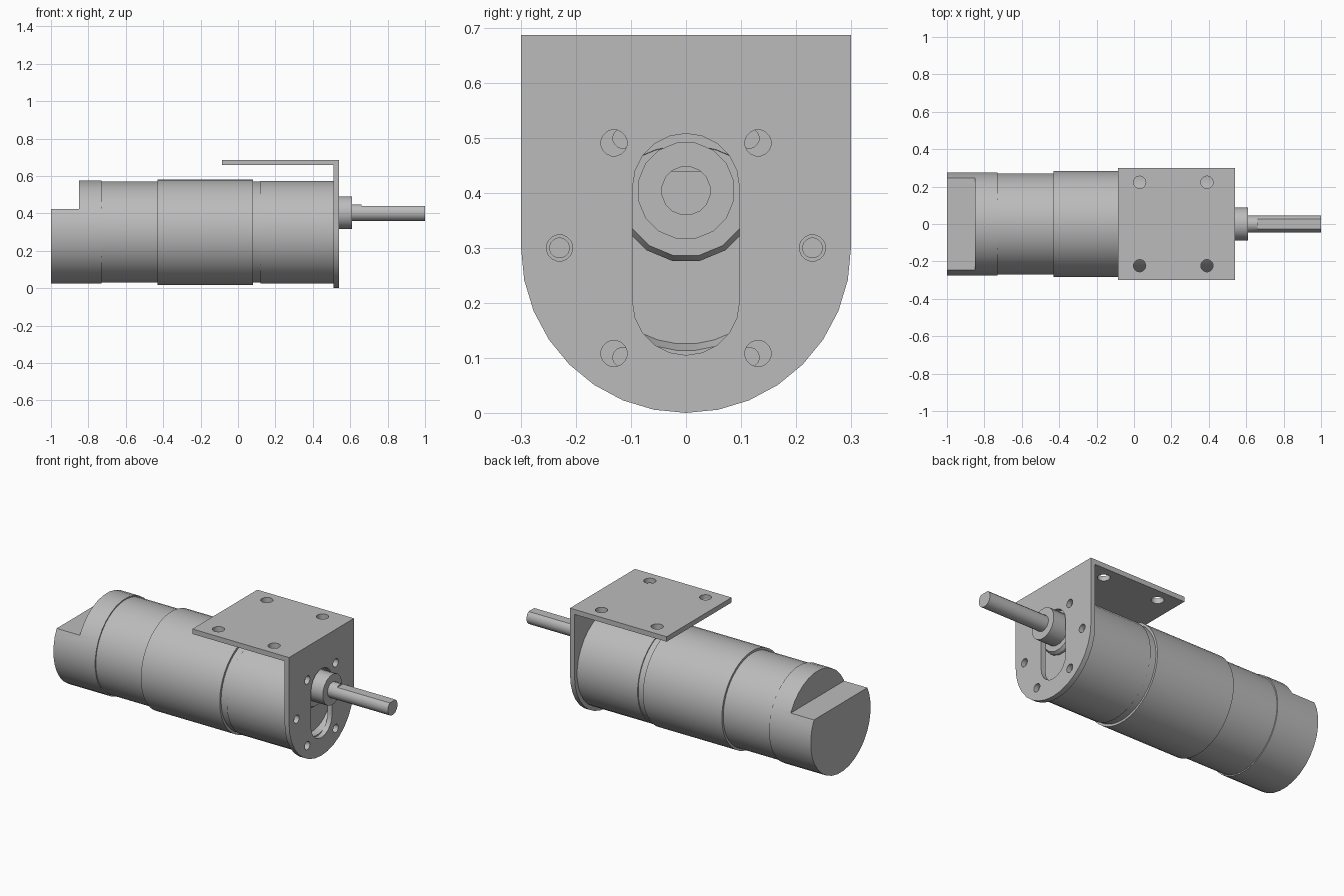
import bpy, bmesh, math
from mathutils import Matrix, Vector

if "Cube" in bpy.data.objects:
    bpy.data.objects.remove(bpy.data.objects["Cube"])

AXIS_Z, SHAFT_Z = 0.30, 0.404

metal = bpy.data.materials.new("grey metal")
metal.diffuse_color = (0.5, 0.5, 0.5, 1)
metal.use_nodes = True
metal.node_tree.nodes["Principled BSDF"].inputs["Base Color"].default_value = metal.diffuse_color


def finish(name, bm):
    bmesh.ops.recalc_face_normals(bm, faces=bm.faces)
    me = bpy.data.meshes.new(name)
    bm.to_mesh(me)
    bm.free()
    me.materials.append(metal)
    ob = bpy.data.objects.new(name, me)
    bpy.context.collection.objects.link(ob)
    return ob


def lathe(name, profile, z, sides, y=0.0):
    """Closed solid of (x, radius) stations along the x axis."""
    bm = bmesh.new()
    rings = []
    for x, r in profile:
        angles = [2 * math.pi * (i + 0.5) / sides for i in range(sides)]
        rings.append([bm.verts.new((x, y + r * math.sin(a), z + r * math.cos(a))) for a in angles])
    for a, b in zip(rings, rings[1:]):
        for i in range(sides):
            j = (i + 1) % sides
            bm.faces.new((a[i], a[j], b[j], b[i]))
    bm.faces.new(rings[0])
    bm.faces.new(rings[-1])
    return finish(name, bm)


def extrude_x(name, outline, x0, x1):
    """Extrude a (y, z) outline from x0 to x1."""
    bm = bmesh.new()
    face = bm.faces.new([bm.verts.new((x0, y, z)) for y, z in outline])
    new = bmesh.ops.extrude_face_region(bm, geom=[face])["geom"]
    bmesh.ops.translate(bm, vec=(x1 - x0, 0, 0), verts=[v for v in new if isinstance(v, bmesh.types.BMVert)])
    return finish(name, bm)


def box(name, lo, hi):
    return extrude_x(name, [(lo[1], lo[2]), (hi[1], lo[2]), (hi[1], hi[2]), (lo[1], hi[2])], lo[0], hi[0])


def arc(r, z, a0, a1, steps):
    pts = [math.radians(a0 + (a1 - a0) * i / steps) for i in range(steps + 1)]
    return [(r * math.cos(a), z + r * math.sin(a)) for a in pts]


def boolean(ob, others, op="DIFFERENCE"):
    bpy.context.view_layer.objects.active = ob
    for other in others:
        mod = ob.modifiers.new("cut", "BOOLEAN")
        mod.operation, mod.solver, mod.object = op, "EXACT", other
        bpy.ops.object.modifier_apply(modifier=mod.name)
        bpy.data.objects.remove(other)


# Rear encoder cover with a stepped flat on top
cover = lathe("rear_cover", [(-1, 0.277), (-0.73, 0.277)], AXIS_Z, 32)
boolean(cover, [box("cutter", (-1.1, -0.4, 0.425), (-0.85, 0.4, 0.8))])

# Motor can, flux sleeve and neck in front of it
can = lathe("motor_can", [(-0.74, 0.27), (0.13, 0.27)], AXIS_Z, 48)
sleeve = lathe("motor_sleeve", [(-0.43, 0.283), (0.08, 0.283)], AXIS_Z, 48)

# Gearbox with recessed face and six screw holes
gearbox = lathe("gearbox", [(0.12, 0.276), (0.512, 0.276)], AXIS_Z, 32)
cuts = [lathe("cutter", [(0.48, 0.175), (0.512, 0.187), (0.55, 0.187)], AXIS_Z, 32)]
for k in range(6):
    a = math.radians(60 * k)
    cuts.append(lathe("cutter", [(0.43, 0.018), (0.6, 0.018)],
                      AXIS_Z + 0.23 * math.sin(a), 16, 0.23 * math.cos(a)))
boolean(gearbox, cuts)

# Offset output boss, bearing and shaft
base = lathe("output_boss", [(0.46, 0.13), (0.495, 0.13), (0.51, 0.12)], SHAFT_Z, 16)
bearing = lathe("shaft_bearing", [(0.49, 0.089), (0.61, 0.089)], SHAFT_Z, 16)
shaft = lathe("output_shaft", [(0.6, 0.045), (1, 0.045)], SHAFT_Z, 16)
boolean(shaft, [box("cutter", (0.66, -0.1, 0.44), (1.1, 0.1, 0.6))])

# L bracket: rounded front plate joined to a top shelf
bracket = extrude_x("mounting_bracket",
                    [(0.3, 0.687)] + [(-0.3, 0.687)] + arc(0.3, 0.3, 180, 360, 16), 0.511, 0.54)
boolean(bracket, [box("shelf", (-0.085, -0.3, 0.658), (0.53, 0.3, 0.687))], "UNION")

# Bracket slot and holes
slot = arc(0.097, 0.411, 0, 180, 10) + arc(0.097, 0.202, 180, 360, 10)
cuts = [extrude_x("cutter", slot, 0.45, 0.6)]
for y, z in [(0.23, 0.3), (0.131, 0.491), (0.131, 0.108)]:
    for s in (-1, 1):
        cuts.append(lathe("cutter", [(0.45, 0.024), (0.6, 0.024)], z, 16, s * y))
for x in (0.03, 0.39):
    for y in (-0.223, 0.223):
        bm = bmesh.new()
        bmesh.ops.create_cone(bm, cap_ends=True, segments=20, radius1=0.033, radius2=0.033,
                              depth=0.12, matrix=Matrix.Translation(Vector((x, y, 0.67))))
        cuts.append(finish("cutter", bm))
boolean(bracket, cuts)

# Smooth round sides, keep edges sharp
for ob in (cover, can, sleeve, gearbox, base, bearing, shaft, bracket):
    bpy.ops.object.select_all(action="DESELECT")
    ob.select_set(True)
    bpy.context.view_layer.objects.active = ob
    bpy.ops.object.shade_smooth_by_angle(angle=math.radians(25))
